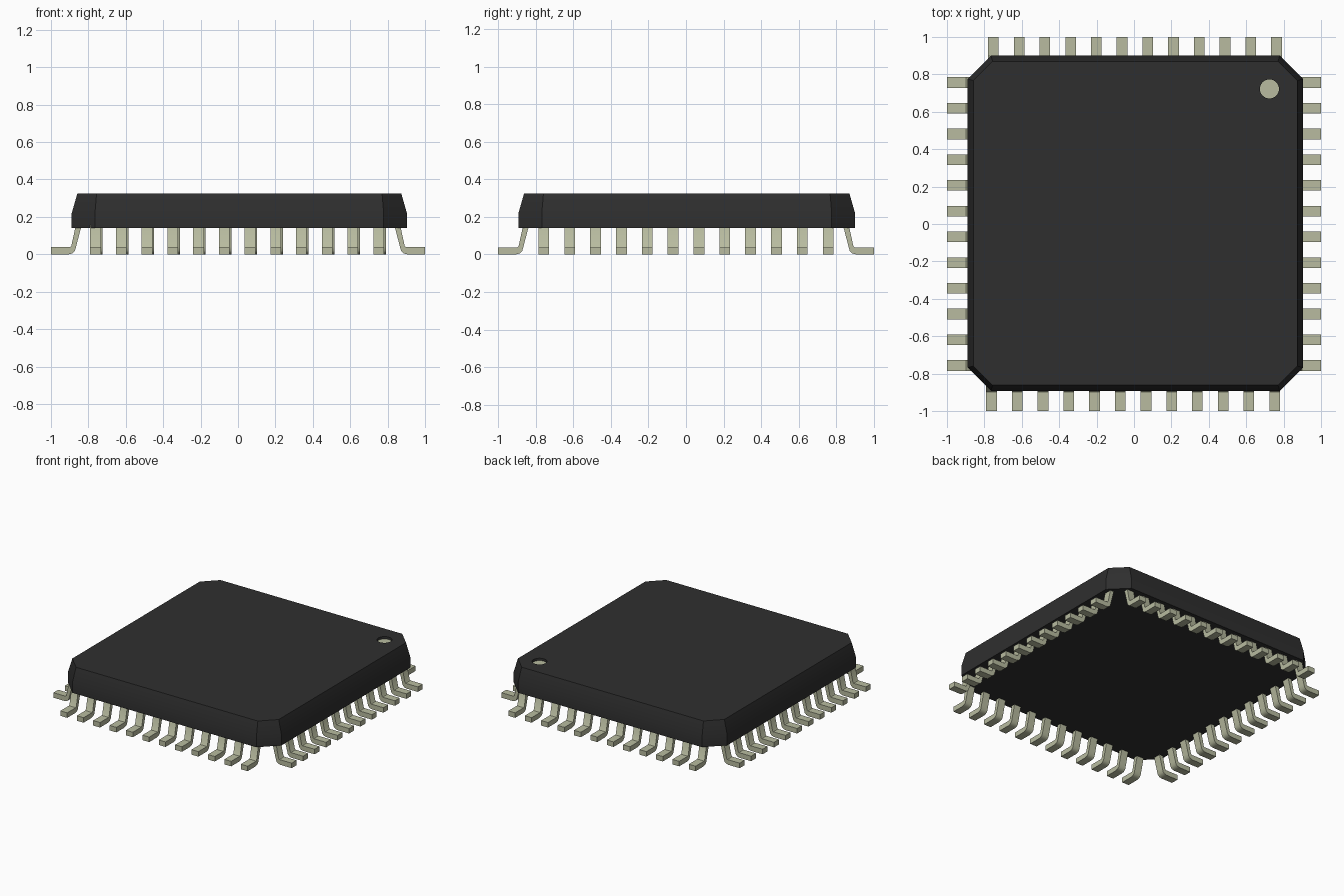
import bpy, bmesh
from math import pi
from mathutils import Matrix, Vector

cube = bpy.data.objects.get("Cube")
if cube:
    bpy.data.objects.remove(cube, do_unlink=True)


def material(name, colour):
    mat = bpy.data.materials.new(name)
    mat.use_nodes = True
    mat.diffuse_color = (*colour, 1)
    bsdf = next(n for n in mat.node_tree.nodes if n.type == 'BSDF_PRINCIPLED')
    bsdf.inputs["Base Color"].default_value = (*colour, 1)
    return mat


black = material("black plastic", (0.028, 0.028, 0.028))
metal = material("pale metal", (0.48, 0.5, 0.35))


def make_object(name, bm, *mats):
    bmesh.ops.recalc_face_normals(bm, faces=bm.faces)
    mesh = bpy.data.meshes.new(name)
    bm.to_mesh(mesh)
    bm.free()
    obj = bpy.data.objects.new(name, mesh)
    bpy.context.collection.objects.link(obj)
    for mat in mats:
        mesh.materials.append(mat)
    return obj


def smooth(obj, angle):
    bpy.ops.object.select_all(action='DESELECT')
    obj.select_set(True)
    bpy.context.view_layer.objects.active = obj
    bpy.ops.object.shade_smooth_by_angle(angle=angle)


# Package body: chamfered square rings, vertical below and tapered above
CENTRE = Vector((0.007, 0.004, 0))
TOP, DOT_DEPTH = 0.325, 0.018


def ring(bm, half, cut, z):
    corners = [(half, -cut), (half, cut), (cut, half), (-cut, half),
               (-half, cut), (-half, -cut), (-cut, -half), (cut, -half)]
    return [bm.verts.new(CENTRE + Vector((x, y, z))) for x, y in corners]


bm = bmesh.new()
rings = [ring(bm, 0.896, 0.772, 0.14), ring(bm, 0.896, 0.772, 0.22),
         ring(bm, 0.866, 0.763, TOP)]
for low, high in zip(rings, rings[1:]):
    for i in range(8):
        j = (i + 1) % 8
        bm.faces.new((low[i], low[j], high[j], high[i]))
bm.faces.new(rings[0])
bm.faces.new(rings[-1])
body = make_object("package_body", bm, black, metal)

# Recessed orientation dot cut into the top
bm = bmesh.new()
bmesh.ops.create_cone(bm, cap_ends=True, segments=32, radius1=0.051, radius2=0.051,
                      depth=2 * DOT_DEPTH, matrix=Matrix.Translation((0.724, 0.722, TOP)))
cutter = make_object("dot_cutter", bm, black)
cut = body.modifiers.new("dot recess", 'BOOLEAN')
cut.operation = 'DIFFERENCE'
cut.solver = 'EXACT'
cut.object = cutter
bpy.context.view_layer.objects.active = body
bpy.ops.object.modifier_apply(modifier=cut.name)
bpy.data.objects.remove(cutter, do_unlink=True)
for face in body.data.polygons:
    is_floor = face.normal.z > 0.9 and face.center.z < TOP - DOT_DEPTH / 2
    face.material_index = 1 if is_floor else 0
smooth(body, 0.5)

# Bent leads: side profile as (distance outward, height)
PROFILE = [(1.0, 0), (0.905, 0), (0.885, 0.005), (0.872, 0.018), (0.866, 0.04),
           (0.832, 0.17), (0.864, 0.17), (0.891, 0.045), (0.897, 0.038), (1.0, 0.038)]
COUNT, PITCH, WIDTH = 12, 0.1376, 0.057


def lead_row(name, turn, shift):
    bm = bmesh.new()
    for k in range(COUNT):
        x = (k - (COUNT - 1) / 2) * PITCH
        sides = [[bm.verts.new((x + s * WIDTH / 2, -d, z)) for d, z in PROFILE]
                 for s in (-1, 1)]
        a, b = sides
        bm.faces.new(a)
        bm.faces.new(b)
        for i in range(len(PROFILE)):
            j = (i + 1) % len(PROFILE)
            bm.faces.new((a[i], a[j], b[j], b[i]))
    bm.transform(Matrix.Translation(shift) @ Matrix.Rotation(turn, 4, 'Z'))
    smooth(make_object(name, bm, metal), 0.65)


lead_row("front_leads", 0, Vector((-0.005, 0, 0)))
lead_row("right_leads", -pi / 2, Vector((0, 0, 0)))
lead_row("back_leads", pi, Vector((0.005, 0, 0)))
lead_row("left_leads", pi / 2, Vector((0, 0, 0)))
